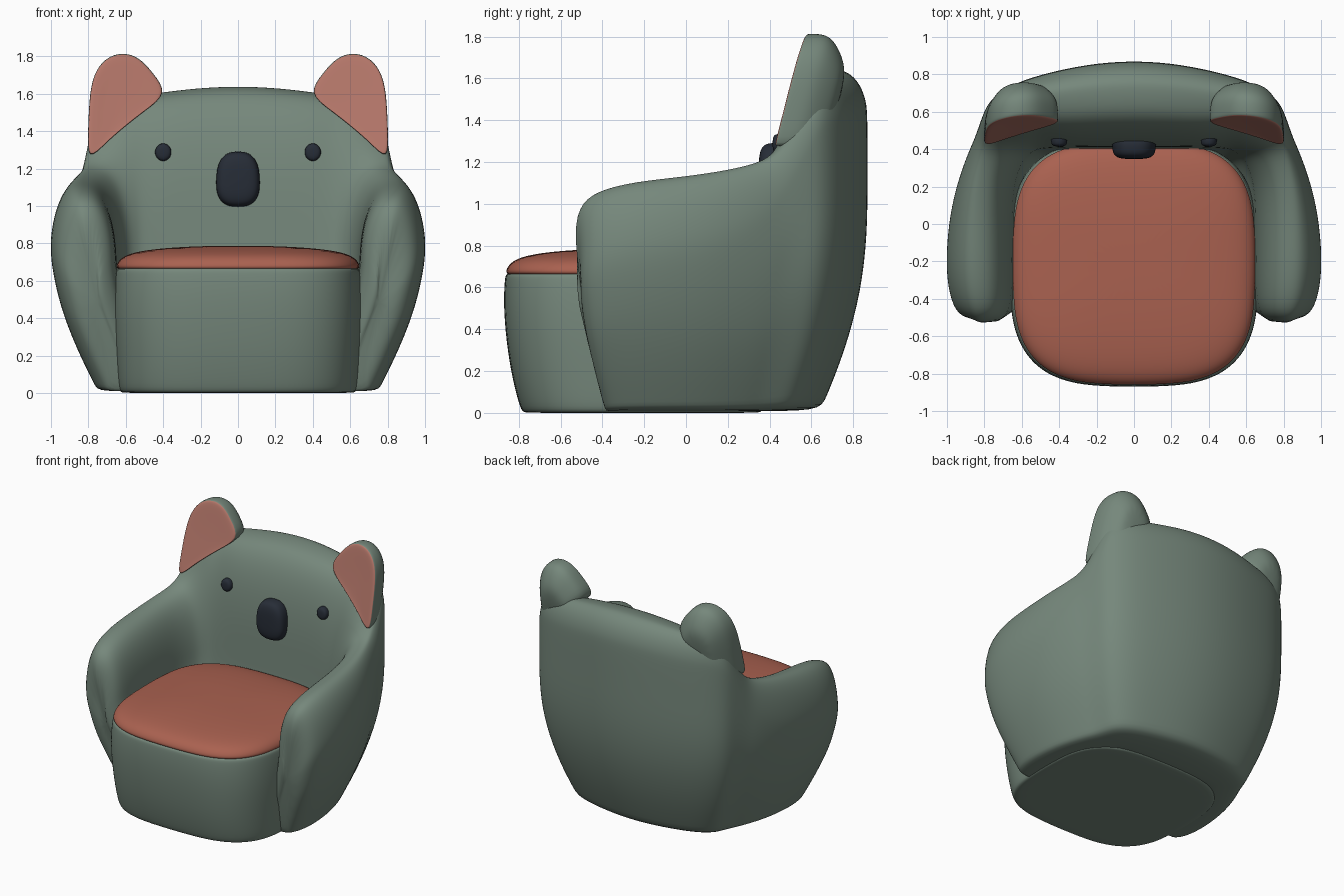
import bpy, bmesh, math
from mathutils import Vector

cube = bpy.data.objects.get("Cube")
if cube:
    bpy.data.objects.remove(cube, do_unlink=True)


def material(name, rgb):
    m = bpy.data.materials.new(name)
    m.use_nodes = True
    m.diffuse_color = (*rgb, 1)
    m.node_tree.nodes["Principled BSDF"].inputs["Base Color"].default_value = (*rgb, 1)
    return m


GREEN = material("sage green fabric", (0.18, 0.245, 0.20))
RUST = material("rust cushion fabric", (0.40, 0.12, 0.08))
PINK = material("dusty pink fabric", (0.45, 0.18, 0.14))
DARK = material("dark navy", (0.02, 0.026, 0.038))


def loft(name, rings, mats, accent_bands=0, levels=2):
    """Skin closed rings, cap both ends; the first cap and bands may use material 1."""
    bm = bmesh.new()
    rows = [[bm.verts.new(p) for p in ring] for ring in rings]
    first = bm.faces.new(rows[0])
    bm.faces.new(rows[-1])
    first.material_index = 1 if accent_bands else 0
    for i, (a, b) in enumerate(zip(rows, rows[1:])):
        for j in range(len(a)):
            k = (j + 1) % len(a)
            f = bm.faces.new((a[j], a[k], b[k], b[j]))
            f.material_index = 1 if i < accent_bands else 0
    bmesh.ops.recalc_face_normals(bm, faces=bm.faces)
    for f in bm.faces:
        f.smooth = True
    mesh = bpy.data.meshes.new(name)
    bm.to_mesh(mesh)
    bm.free()
    for m in mats:
        mesh.materials.append(m)
    ob = bpy.data.objects.new(name, mesh)
    bpy.context.collection.objects.link(ob)
    sub = ob.modifiers.new("smooth", 'SUBSURF')
    sub.levels = sub.render_levels = levels
    return ob


def superellipse(rx, ry, n, count=32):
    pts = []
    for i in range(count):
        t = 2 * math.pi * i / count
        c, s = math.cos(t), math.sin(t)
        pts.append((rx * math.copysign(abs(c) ** (2 / n), c),
                    ry * math.copysign(abs(s) ** (2 / n), s)))
    return pts


def interpolate(table, z):
    for (z0, a), (z1, b) in zip(table, table[1:]):
        if z <= z1:
            return a + (b - a) * max(0, z - z0) / (z1 - z0)
    return table[-1][1]


# Arms and back: one wall swept around the seat.
# Each station: outer x, y; crest x, y; inner x, y; crest height; top rounding
STATIONS = [
    (.88, -.535, .82, -.54, .76, -.535, .82, .30),
    (.95, -.51, .83, -.52, .69, -.505, .99, .34),
    (.995, -.43, .845, -.43, .65, -.44, 1.065, .36),
    (1.02, -.25, .86, -.25, .645, -.25, 1.11, .36),
    (1.0, 0, .86, 0, .645, 0, 1.135, .36),
    (.955, .2, .845, .2, .64, .2, 1.165, .35),
    (.89, .38, .81, .35, .60, .32, 1.20, .30),
    (.85, .46, .79, .44, .57, .36, 1.25, .26),
    (.81, .58, .77, .56, .54, .38, 1.42, .20),
    (.775, .66, .72, .64, .51, .395, 1.55, .20),
    (.67, .74, .62, .67, .45, .40, 1.58, .20),
    (.50, .80, .45, .69, .35, .405, 1.605, .22),
    (.25, .855, .22, .72, .18, .405, 1.635, .22),
    (0, .875, 0, .73, 0, .405, 1.645, .22),
]
FLARE = [(0, .735), (.2, .835), (.4, .92), (.6, .97), (.8, 1), (1, 1)]
SEAT_Z = .6


def wall_profile(ox, oy, cx, cy, ix, iy, h, r):
    o, c, i = Vector((ox, oy)), Vector((cx, cy)), Vector((ix, iy))
    pts = []
    start = h - r
    for k in (0, .04, .2, .4, .6, .8):                 # outer side
        z = .008 + start * k
        pts.append((*(o * interpolate(FLARE, z)), z))
    o = o * interpolate(FLARE, start)
    for k in range(5):                                 # rounded shoulder
        t = math.pi / 2 * k / 5
        pts.append((*c.lerp(o, math.cos(t)), start + r * math.sin(t)))
    low = min(SEAT_Z, h - .3)
    power = .8 if ox > .6 else .68                     # the backrest face is flatter
    for k in range(8):                                 # inner side
        t = math.pi / 2 * k / 7
        pts.append((*c.lerp(i, math.sin(t) ** power), low + (h - low) * math.cos(t) ** power))
    for z in (.3, .03, .008):                          # down inside the seat
        pts.append((*(i * interpolate(FLARE, z)), z))
    return pts


half = [wall_profile(*s) for s in STATIONS]
other = [[(-x, y, z) for x, y, z in ring] for ring in half[-2::-1]]
loft("arms_and_back", half + other, [GREEN])

# Seat base and domed cushion share a rounded square plan
SEAT_Y = -.21


def seat_ring(sx, sy, z):
    return [(x, y + SEAT_Y, z) for x, y in superellipse(.665 * sx, .665 * sy, 3.2)]


loft("seat_base", [seat_ring(*r) for r in (
    (.9, .82, 0), (.95, .86, .002), (.97, .885, .03), (.99, .95, .2), (1.01, .99, .4),
    (1.005, 1, .55), (.99, .99, .65), (.98, .98, .668), (.9, .9, .67))], [GREEN])
loft("seat_cushion", [seat_ring(s, s, z) for s, z in (
    (.9, .65), (.982, .662), (.982, .685), (.955, .715), (.89, .742),
    (.75, .764), (.5, .78), (.2, .787))], [RUST])

# Ears: outline in x and z, tilted back, domed behind, with a pink front
EAR = [(.805, 1.235), (.80, 1.40), (.795, 1.56), (.775, 1.70), (.71, 1.79), (.62, 1.82),
       (.53, 1.795), (.455, 1.71), (.375, 1.60), (.49, 1.515), (.60, 1.43), (.71, 1.335)]
EAR_MID = Vector((.61, 1.46))


def ear_ring(side, scale, depth):
    ring = []
    for p in EAR:
        x, z = EAR_MID.lerp(Vector(p), scale)
        ring.append((side * x, .42 + (z - 1.27) * .25 + (.79 - x) * .1 + depth, z))
    return ring


for side, label in ((1, "left"), (-1, "right")):
    loft(label + "_ear", [ear_ring(side, s, d) for s, d in (
        (.5, .006), (.96, 0), (1, .006), (1.01, .025), (1, .09), (.92, .14),
        (.7, .20), (.45, .24))], [GREEN, PINK], accent_bands=2)

# Nose: padded rounded oval, a little wider low down
nose = []
for s, y in ((1, .48), (1, .41), (.95, .375), (.78, .355), (.4, .347)):
    nose.append([(x * s * (1 - .35 * z), y, 1.143 + z * s)
                 for x, z in superellipse(.118, .15, 2.6, 24)])
loft("nose", nose, [DARK])

# Button eyes
for side, label in ((1, "left"), (-1, "right")):
    rings = [[(side * .4 + x * s, y, 1.287 + z * s) for x, z in superellipse(.045, .049, 2, 16)]
             for s, y in ((1, .48), (1, .435), (.85, .42), (.4, .414))]
    loft(label + "_eye", rings, [DARK])
